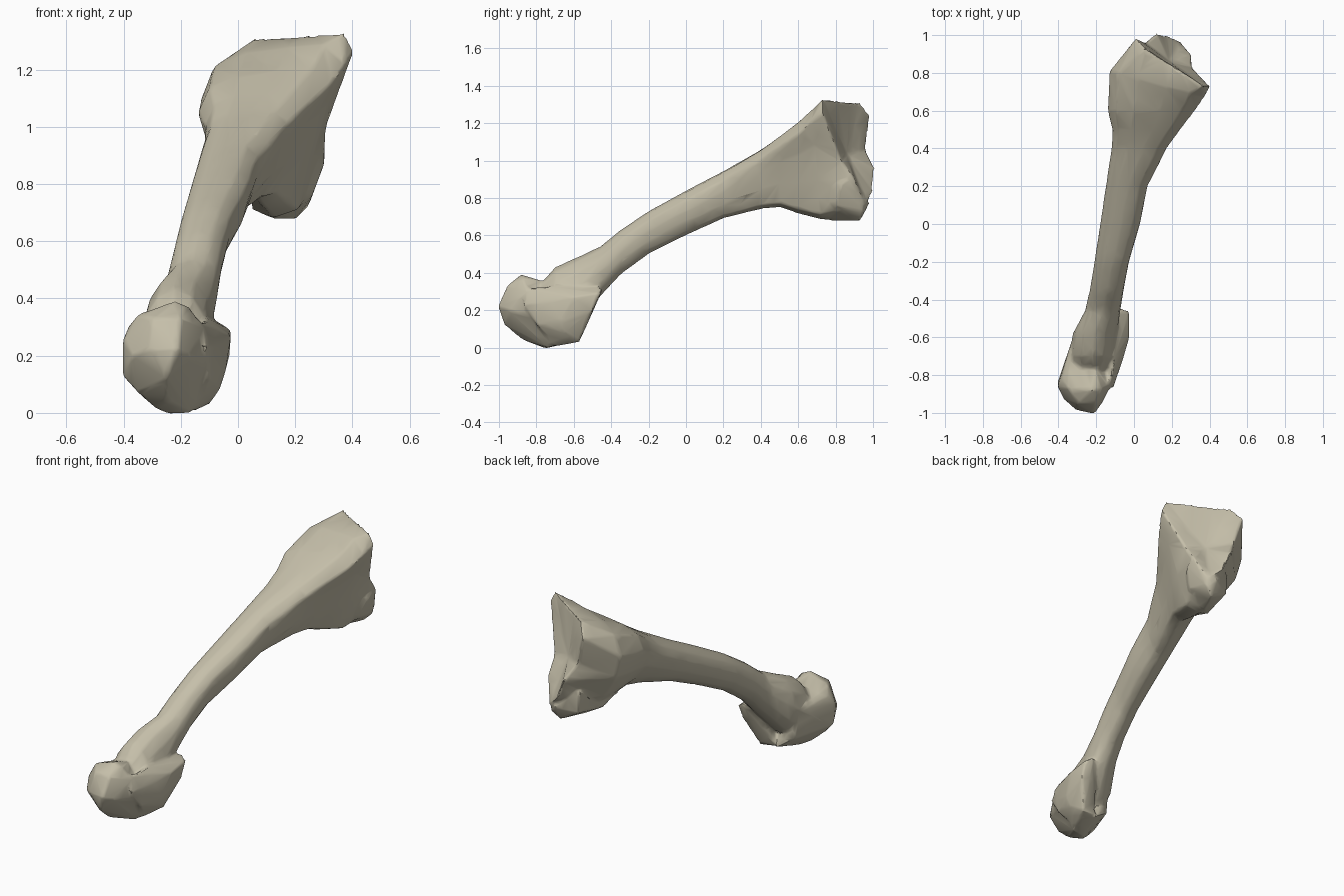
import bpy, bmesh, math
from mathutils import Vector

cube = bpy.data.objects.get("Cube")
if cube:
    bpy.data.objects.remove(cube, do_unlink=True)

bone = bpy.data.materials.new("aged bone")
bone.use_nodes = True
COLOUR = (0.56, 0.52, 0.40, 1)
bone.diffuse_color = COLOUR
bone.node_tree.nodes["Principled BSDF"].inputs["Base Color"].default_value = COLOUR


def finish(bm, name):
    """Turn a bmesh into an object carrying the bone material."""
    bmesh.ops.recalc_face_normals(bm, faces=bm.faces)
    mesh = bpy.data.meshes.new(name)
    bm.to_mesh(mesh)
    bm.free()
    mesh.materials.append(bone)
    obj = bpy.data.objects.new(name, mesh)
    bpy.context.collection.objects.link(obj)
    return obj


def lump(name, points):
    """Wrap a convex skin around a few corner points."""
    bm = bmesh.new()
    for p in points:
        bm.verts.new(p)
    hull = bmesh.ops.convex_hull(bm, input=bm.verts)
    loose = set(hull["geom_interior"]) | set(hull["geom_unused"])
    bmesh.ops.delete(bm, geom=[g for g in loose if isinstance(g, bmesh.types.BMVert)],
                     context='VERTS')
    return finish(bm, name)


# Cross-section templates: a rounded one and a ridged triangular one
ridged = [(.75, .3), (1, .75), (.7, 1), (.2, .97), (-.4, .9), (-.82, .74),
          (-1, .36), (-.85, -.1), (-.45, -.6), (0, -1), (.35, -.9), (.55, -.3)]
COUNT = len(ridged)
rounded = [(math.cos(math.tau * i / COUNT), math.sin(math.tau * i / COUNT))
           for i in range(COUNT)]

# Stations along the shaft: y, x min, x max, z min, z max, skew, ridge amount
stations = [
    (-.78, -.32, -.13, .12, .34, 0, 0),
    (-.70, -.34, -.10, .08, .43, 0, 0),
    (-.58, -.325, -.09, .13, .485, 0, 0),
    (-.46, -.26, -.07, .27, .54, 0, .1),
    (-.35, -.235, -.05, .39, .63, 0, .2),
    (-.2, -.21, -.02, .50, .73, 0, .3),
    (0, -.18, .04, .60, .84, 0, .3),
    (.2, -.15, .08, .69, .945, 0, .4),
    (.4, -.12, .18, .74, 1.06, 0, .7),
    (.5, -.115, .25, .75, 1.13, 0, .9),
    (.6, -.14, .325, .715, 1.205, 0, 1),
    (.74, -.13, .375, .68, 1.29, .07, 1),
]
# Rim of the hollow joint face at the upper end
rim = [(.31, .83, 1.0), (.405, .73, 1.26), (.37, .73, 1.33), (.25, .81, 1.32),
       (.15, .87, 1.31), (.06, .93, 1.31), (.01, .985, 1.24), (.06, .96, 1.06),
       (.12, 1.01, .96), (.17, 1.0, .84), (.25, .965, .76), (.305, .9, .9)]
hollow = (.19, .86, 1.03)

bm = bmesh.new()
rings = []
for y, x0, x1, z0, z1, skew, ridge in stations:
    ring = []
    for r, t in zip(rounded, ridged):
        u, v = Vector(r).lerp(Vector(t), ridge)
        ring.append(bm.verts.new(((x0 + x1) / 2 + u * (x1 - x0) / 2,
                                  y - skew * u,
                                  (z0 + z1) / 2 + v * (z1 - z0) / 2)))
    rings.append(ring)
rings.append([bm.verts.new(p) for p in rim])
for a, b in zip(rings, rings[1:]):
    for i in range(COUNT):
        j = (i + 1) % COUNT
        bm.faces.new((a[i], a[j], b[j], b[i]))
bm.faces.new(rings[0])
centre = bm.verts.new(hollow)
for i in range(COUNT):
    bm.faces.new((rings[-1][i], rings[-1][(i + 1) % COUNT], centre))
shaft = finish(bm, "bone_shaft")

# Rounded lobe under the upper joint
lobe = lump("upper_lobe", [
    (.04, .6, .75), (.05, .72, .71), (.13, .78, .675), (.2, .93, .675),
    (.245, .95, .72), (.26, .8, .76), (.305, .83, .88), (.305, .89, .91),
    (.2, .98, .77), (.2, .7, .79), (.08, .92, .74), (.07, .92, .87)])

# Blunt lower joint, slanted across the shaft
joint = lump("lower_joint", [
    (-.405, -.86, .25), (-.405, -.84, .13), (-.385, -.82, .3), (-.37, -.93, .2),
    (-.31, -.985, .22), (-.21, -1.005, .22), (-.17, -.95, .2),
    (-.35, -.87, .345), (-.22, -.88, .392), (-.17, -.87, .37),
    (-.35, -.78, .32), (-.2, -.78, .36), (-.12, -.85, .3),
    (-.3, -.95, .33), (-.2, -.955, .33), (-.25, -.97, .12),
    (-.29, -.8, .015), (-.24, -.75, -.005), (-.17, -.74, 0), (-.25, -.88, .045),
    (-.35, -.85, .07), (-.12, -.65, .03), (-.085, -.78, .18),
    (-.065, -.68, .1), (-.33, -.62, .28), (-.3, -.6, .1), (-.21, -.57, .04)])

# Flange rising behind the lower joint
flange = lump("rear_flange", [
    (-.025, -.46, .29), (-.07, -.44, .32), (-.03, -.5, .2), (-.1, -.57, .03),
    (-.2, -.59, .035), (-.045, -.66, .14), (-.025, -.6, .27), (-.06, -.72, .24),
    (-.11, -.87, .23), (-.13, -.85, .32), (-.1, -.8, .12), (-.065, -.65, .08),
    (-.11, -.72, .33), (-.15, -.7, .005), (-.14, -.5, .25)])

# Fuse the parts into one skin
bpy.ops.object.select_all(action='DESELECT')
for obj in (joint, flange, lobe, shaft):
    obj.select_set(True)
bpy.context.view_layer.objects.active = shaft
bpy.ops.object.join()
fuse = shaft.modifiers.new("fuse", 'REMESH')
fuse.mode = 'VOXEL'
fuse.voxel_size = .01
soften = shaft.modifiers.new("soften", 'SMOOTH')
soften.factor = .5
soften.iterations = 6
thin = shaft.modifiers.new("thin", 'DECIMATE')
thin.ratio = .05
for name in ("fuse", "soften", "thin"):
    bpy.ops.object.modifier_apply(modifier=name)
bpy.ops.object.shade_smooth_by_angle(angle=math.radians(40))
